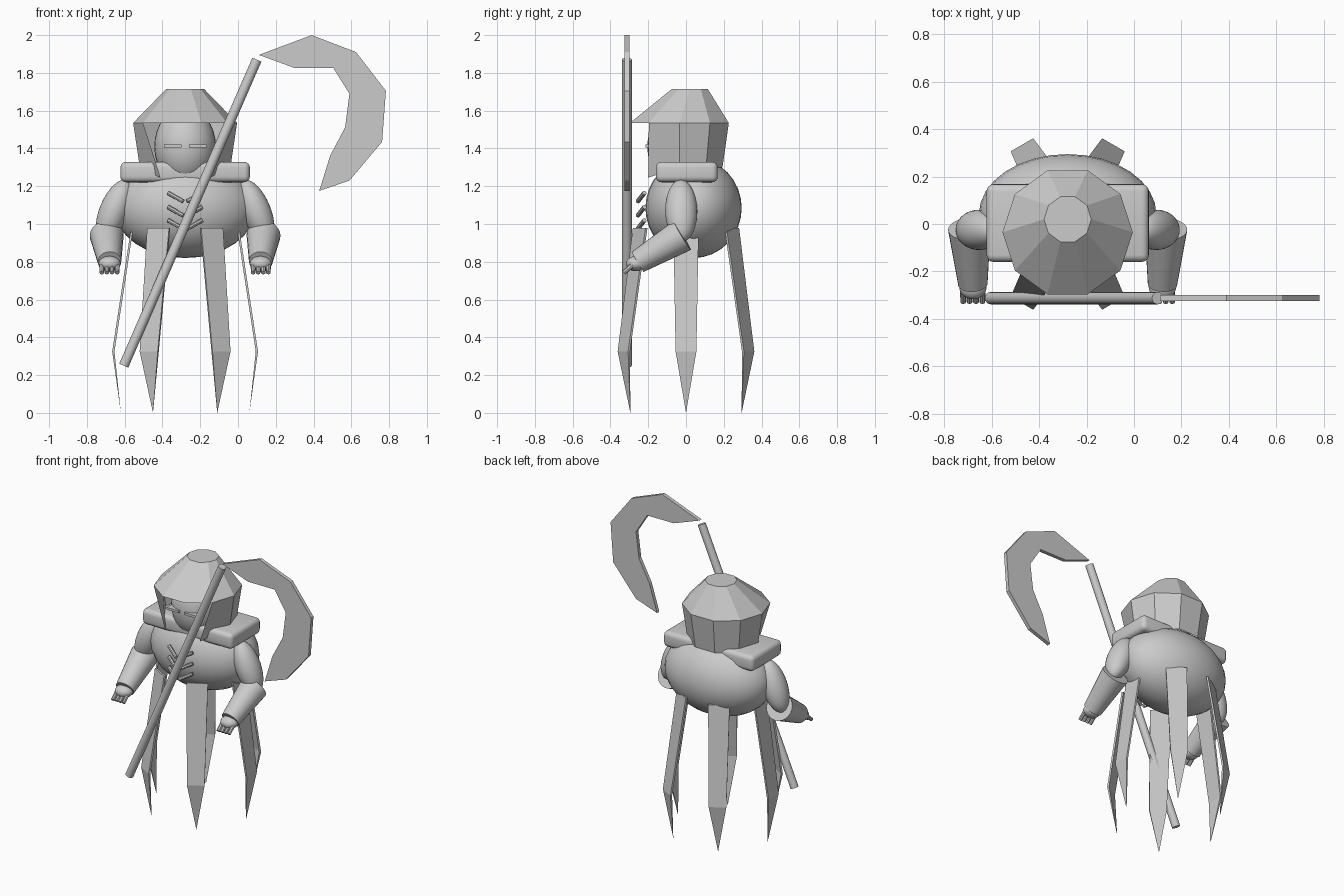
import bpy, bmesh, math
from mathutils import Vector, Matrix

if "Cube" in bpy.data.objects:
    bpy.data.objects.remove(bpy.data.objects["Cube"])

CX = -0.28  # body mirror line

mat = bpy.data.materials.new("plain grey")
mat.diffuse_color = (0.6, 0.6, 0.6, 1)
mat.use_nodes = True
mat.node_tree.nodes["Principled BSDF"].inputs["Base Color"].default_value = mat.diffuse_color


def make(name, bm, smooth=None):
    bmesh.ops.recalc_face_normals(bm, faces=bm.faces)
    me = bpy.data.meshes.new(name)
    bm.to_mesh(me)
    bm.free()
    ob = bpy.data.objects.new(name, me)
    bpy.context.collection.objects.link(ob)
    me.materials.append(mat)
    if smooth:
        bpy.ops.object.select_all(action='DESELECT')
        ob.select_set(True)
        bpy.context.view_layer.objects.active = ob
        bpy.ops.object.shade_smooth_by_angle(angle=math.radians(smooth))
    return ob


def aim(a, b):
    d = Vector(b) - Vector(a)
    return d.to_track_quat('Z', 'Y').to_matrix().to_4x4()


def ball(name, c, r, rot=Matrix()):
    bm = bmesh.new()
    bmesh.ops.create_uvsphere(bm, u_segments=32, v_segments=16, radius=1,
                              matrix=Matrix.Translation(c) @ rot @ Matrix.Diagonal((*r, 1)))
    return make(name, bm, 60)


def rod(name, a, b, r1, r2, n=16):
    a, b = Vector(a), Vector(b)
    bm = bmesh.new()
    bmesh.ops.create_cone(bm, cap_ends=True, segments=n, radius1=r1, radius2=r2,
                          depth=(b - a).length,
                          matrix=Matrix.Translation((a + b) / 2) @ aim(a, b))
    return make(name, bm, 40)


def box(name, c, s, bevel=0):
    bm = bmesh.new()
    bmesh.ops.create_cube(bm, size=1, matrix=Matrix.Translation(c) @ Matrix.Diagonal((*s, 1)))
    if bevel:
        bmesh.ops.bevel(bm, geom=bm.edges[:], offset=bevel, segments=4, profile=0.5, affect='EDGES')
    return make(name, bm, 40 if bevel else None)


# Torso, shoulder slab and head
ball("body", (CX, 0.04, 1.085), (0.375, 0.255, 0.265))
box("shoulder_slab", (CX, 0.004, 1.275), (0.685, 0.328, 0.108), 0.03)
ball("head", (CX, -0.04, 1.41), (0.163, 0.165, 0.21))
for s in (-1, 1):
    box("eye", (CX + s * 0.066, -0.175, 1.413), (0.092, 0.08, 0.016))

# Ten-sided hat with side and back curtain, open over the face
bm = bmesh.new()


def ring(r, y, z):
    return [bm.verts.new((CX + r * math.cos(math.radians(36 * i)),
                          y + r * math.sin(math.radians(36 * i)), z)) for i in range(10)]


crown = ring(0.1, 0.02, 1.715)
brim = ring(0.275, -0.035, 1.535)
hem = ring(0.24, -0.035, 1.3)
hem[9].co = (CX + 0.13, -0.2, 1.245)
hem[6].co = (CX - 0.13, -0.2, 1.245)
bm.faces.new(crown)
for i in range(10):
    j = (i + 1) % 10
    bm.faces.new((crown[i], brim[i], brim[j], crown[j]))
    if i not in (6, 7, 8):
        bm.faces.new((brim[i], hem[i], hem[j], brim[j]))
bmesh.ops.delete(bm, geom=[v for v in bm.verts if not v.link_faces], context='VERTS')
make("hat", bm)

# Six flat legs round the body, each with a sharp paper-thin tip
for k in range(6):
    a = math.radians(60 * k)
    out = Vector((math.cos(a), math.sin(a), 0))
    side = Vector((-math.sin(a), math.cos(a), 0))
    base = Vector((CX, 0, 0))
    bm = bmesh.new()
    rows = []
    for r, z, w, t in ((0.28, 0.98, 0.067, 0.006), (0.38, 0.325, 0.055, 0.006)):
        c = base + out * r + Vector((0, 0, z))
        rows.append([bm.verts.new(c + side * w * u + out * t * v)
                     for u, v in ((-1, -1), (1, -1), (1, 1), (-1, 1))])
    top, low = rows
    tip = bm.verts.new(base + out * 0.34 + Vector((0, 0, 0)))
    bm.faces.new(top)
    for i in range(4):
        j = (i + 1) % 4
        bm.faces.new((top[i], low[i], low[j], top[j]))
        bm.faces.new((low[i], tip, low[j]))
    make("leg", bm)

# Arms, hands, fingers and chest ribs, mirrored
for s in (-1, 1):
    def P(x, y, z):
        return Vector((CX + s * x, y, z))
    ball("upper_arm", P(0.375, -0.025, 1.07), (0.085, 0.078, 0.175),
         aim(P(0.43, -0.02, 0.92), P(0.315, -0.025, 1.2)))
    rod("forearm", P(0.415, -0.02, 0.94), P(0.4, -0.255, 0.8), 0.09, 0.062, 24)
    ball("hand", P(0.4, -0.265, 0.79), (0.058, 0.052, 0.04))
    for i in range(4):
        x = 0.36 + 0.027 * i
        rod("finger", P(x, -0.28, 0.785), P(x, -0.33, 0.742), 0.013, 0.012, 8)
    for z in (1.145, 1.07, 1.0):
        rod("rib", P(0.01, -0.255, z - 0.025), P(0.09, -0.22, z + 0.02), 0.012, 0.012, 8)

# Long staff
rod("staff", (-0.605, -0.313, 0.25), (0.1, -0.313, 1.87), 0.026, 0.026, 16)

# Curved blade cut from plate
outline = [(0.11, 1.895), (0.39, 2.0), (0.625, 1.91), (0.783, 1.705), (0.763, 1.435),
           (0.59, 1.23), (0.43, 1.175), (0.488, 1.362), (0.567, 1.512), (0.59, 1.69),
           (0.505, 1.825), (0.303, 1.825)]
bm = bmesh.new()
front = [bm.verts.new((x, -0.325, z)) for x, z in outline]
back = [bm.verts.new((x, -0.3, z)) for x, z in outline]
n = len(outline)
for i in range(n):
    j = (i + 1) % n
    bm.faces.new((front[i], front[j], back[j], back[i]))
# plate faces as strips between the outer and inner curves
for ring_v in (front, back):
    o, q = ring_v[:7], [ring_v[0]] + ring_v[:6:-1] + [ring_v[6]]
    for i in range(6):
        quad = list(dict.fromkeys((o[i], o[i + 1], q[i + 1], q[i])))
        bm.faces.new(quad)
make("blade", bm)
